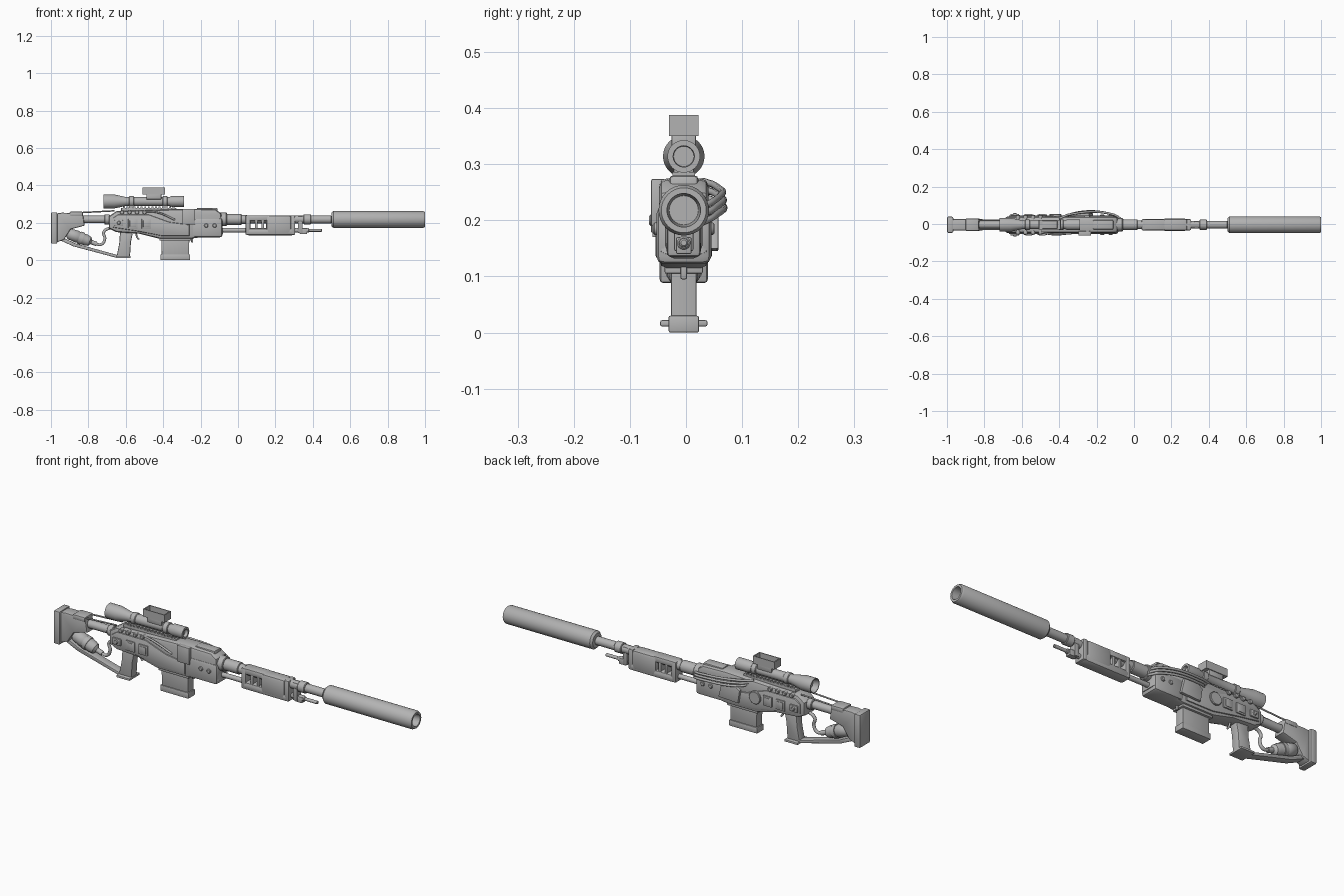
import bpy, bmesh, math
from mathutils import Vector, Matrix

if "Cube" in bpy.data.objects:
    bpy.data.objects.remove(bpy.data.objects["Cube"], do_unlink=True)

# Shared centre lines and edge softness
MID = -.004
BORE = .218
GAS = .16
SIGHT = .314
CRISP, SOFT, ROUND = .003, .007, .014
SIDES = (-1, 1)

grey = bpy.data.materials.new("plain_grey")
grey.use_nodes = True
grey.diffuse_color = (.45, .45, .45, 1)
grey.node_tree.nodes["Principled BSDF"].inputs["Base Color"].default_value = grey.diffuse_color
meshes = []


def finish(bm, name):
    bmesh.ops.recalc_face_normals(bm, faces=bm.faces)
    mesh = bpy.data.meshes.new(name)
    bm.to_mesh(mesh)
    bm.free()
    part = bpy.data.objects.new(name, mesh)
    bpy.context.collection.objects.link(part)
    mesh.materials.append(grey)
    meshes.append(part)


def soften(bm, edges, width):
    bmesh.ops.bevel(bm, geom=edges, offset=width, segments=2, profile=.5,
                    affect='EDGES', clamp_overlap=True)


def slab(name, outline, half, bevel=SOFT, y=MID):
    """Side outline in x and z, extruded across y with softened rims."""
    bm = bmesh.new()
    face = bm.faces.new([bm.verts.new((x, y - half, z)) for x, z in outline])
    extruded = bmesh.ops.extrude_face_region(bm, geom=[face])["geom"]
    moved = [item for item in extruded if isinstance(item, bmesh.types.BMVert)]
    bmesh.ops.translate(bm, vec=(0, half * 2, 0), verts=moved)
    bmesh.ops.recalc_face_normals(bm, faces=bm.faces)
    rims = [edge for edge in bm.edges
            if math.isclose(edge.verts[0].co.y, edge.verts[1].co.y, abs_tol=CRISP / 9)]
    soften(bm, rims, bevel)
    finish(bm, name)


def box(name, back, front, bottom, top, half, bevel=CRISP, y=MID):
    """Box with softened edges, or sharp ones where bevel is zero."""
    bm = bmesh.new()
    bmesh.ops.create_cube(bm, size=1)
    bmesh.ops.scale(bm, vec=(front - back, half * 2, top - bottom), verts=bm.verts)
    bmesh.ops.translate(bm, vec=((back + front) / 2, y, (bottom + top) / 2), verts=bm.verts)
    if bevel:
        soften(bm, bm.edges[:], bevel)
    finish(bm, name)


def lathe(name, profile, origin, axis=(1, 0, 0)):
    """Turned part: profile of (distance along axis, radius)."""
    bm = bmesh.new()
    verts = [bm.verts.new((along, radius, 0)) for along, radius in profile]
    edges = [bm.edges.new(pair) for pair in zip(verts, verts[1:])]
    bmesh.ops.spin(bm, geom=verts + edges, cent=(0, 0, 0), axis=(1, 0, 0),
                   angle=math.tau, steps=32)
    bmesh.ops.remove_doubles(bm, verts=bm.verts, dist=CRISP / 99)
    turn = Vector((1, 0, 0)).rotation_difference(Vector(axis)).to_matrix().to_4x4()
    bmesh.ops.transform(bm, matrix=Matrix.Translation(origin) @ turn, verts=bm.verts)
    finish(bm, name)


def rod(name, back, front, z, radius):
    """Closed cylinder along x with chamfered ends."""
    rim = radius - CRISP
    lathe(name, [(back, 0), (back, rim), (back + CRISP, radius), (front - CRISP, radius),
                 (front, rim), (front, 0)], (0, MID, z))


def stud(name, x, z, radius, side, root, tip):
    """Short cylinder standing out from one side of the body."""
    height = tip - root
    lathe(name, [(0, 0), (0, radius), (height - CRISP, radius), (height, radius - CRISP),
                 (height, 0)], (x, MID + side * root, z), (0, side, 0))


def hose(name, path, radius):
    curve = bpy.data.curves.new(name, 'CURVE')
    curve.dimensions = '3D'
    curve.bevel_depth, curve.bevel_resolution, curve.use_fill_caps = radius, 3, True
    spline = curve.splines.new('BEZIER')
    spline.bezier_points.add(len(path) - 1)
    for point, place in zip(spline.bezier_points, path):
        point.co = place
        point.handle_left_type = point.handle_right_type = 'AUTO'
    curve.materials.append(grey)
    bpy.context.collection.objects.link(bpy.data.objects.new(name, curve))


# Suppressor with hollow muzzle, and barrel
lathe("suppressor", [(.5, 0), (.5, .036), (.51, .045), (.99, .045), (1, .04),
                     (1, .03), (.93, .026), (.93, 0)], (0, MID, BORE))
rod("barrel", -.1, .5, BORE, .021)
rod("barrel_socket", -.1, -.06, BORE, .036)
rod("barrel_shroud", -.07, .02, BORE, .029)
rod("barrel_sleeve", 0, .05, BORE, .024)
rod("gas_collar", .35, .39, BORE, .027)
box("gas_block", .32, .345, .145, .235, .017)
box("gas_bridge", .33, .37, .14, .17, .014)
rod("gas_tube", -.1, .38, GAS, .012)
rod("guide_rod", .36, .45, GAS, .008)

# Handguard
box("handguard_lower", .045, .3, .132, .172, .031, ROUND)
box("handguard_front", .15, .285, .14, .24, .033, ROUND)
box("handguard_top", .05, .17, .21, .24, .029, SOFT)
for back in (.04, .28):
    box("handguard_end", back, back + .026, .135, .24, .03, SOFT)
for back in (.09, .125):
    box("handguard_rib", back, back + ROUND, .15, .225, .026)

# Receiver
slab("receiver", [(-.69, .17), (-.69, .235), (-.65, .262), (-.25, .275), (-.12, .272), (-.09, .25),
                  (-.08, .14), (-.25, .115), (-.42, .115), (-.53, .142), (-.65, .15)], .044, ROUND)
slab("receiver_side_shell", [(-.67, .175), (-.67, .225), (-.64, .245), (-.48, .245), (-.37, .205),
                             (-.26, .19), (-.26, .13), (-.41, .13), (-.54, .155)], .05)
box("front_body", -.245, -.083, .122, .225, .049, ROUND)
box("front_ridge", -.22, -.11, .24, .28, .026, SOFT)
box("side_box", -.298, -.23, .19, .274, .012, y=-.05)
slab("ejection_cover", [(-.33, .145), (-.34, .21), (-.31, .23), (-.24, .23), (-.22, .15)],
     .008, CRISP, y=.05)
for side in SIDES:
    skin = MID + side * .052
    for x in (-.562, -.49):
        for name, size, half in (("side_panel", .025, .004), ("panel_plate", .017, .006)):
            box(name, x - size, x + size, .195 - size, .195 + size, half, CRISP / 2, skin)
    box("side_catch", -.66, -.615, .182, .215, .006, y=skin)
    stud("catch_pin", -.637, .2, .01, side, .05, .062)
    for step in range(4):
        stud("top_bolt", -.62 + step * .04, .256, .011, side, .03, .053)
    for x in (-.17, -.125):
        stud("front_bolt", x, .185, .011, side, .045, .055)
stud("round_hatch", -.42, .195, .032, 1, .044, .058)

# Cables along the sides
hose("right_cable", [(-.5, -.045, .262), (-.43, -.056, .255), (-.335, -.05, .215)], .005)
for step in range(3):
    shift = step * ROUND
    hose("left_cable", [(-.4 + shift, .03, .27 - shift), (-.34, .052, .262 - shift),
                        (-.11, .05, .235 - shift), (-.06, .02, .22 - shift)], .006)

# Magazine
slab("magazine", [(-.408, .02), (-.41, .13), (-.26, .13), (-.262, .02)], .023, CRISP)
box("magazine_base", -.414, -.256, 0, .03, .027, CRISP)
box("magazine_well", -.42, -.25, .105, .125, .034, CRISP)
box("magazine_release", -.25, -.24, .095, .13, .006)

# Grip and trigger
slab("grip", [(-.63, .16), (-.56, .16), (-.572, .1), (-.578, .015), (-.65, .015), (-.635, .09)], .023)
box("grip_base", -.65, -.575, .011, .022, .042)
hose("trigger", [(-.545, MID, .145), (-.54, MID, .125), (-.53, MID, .11)], .005)

# Stock
box("butt_pad", -1, -.966, .088, .256, .043, SOFT)
slab("stock_body", [(-.97, .095), (-.97, .25), (-.94, .254), (-.83, .25), (-.82, .185),
                    (-.895, .165), (-.93, .11)], .031)
box("cheek_rest", -.9, -.83, .235, .26, .034, SOFT)
rod("stock_tube", -.84, -.68, BORE, .02)
rod("stock_collar", -.715, -.685, BORE, .027)
for side in SIDES:
    y = MID + side * .024
    hose("stock_wire", [(-.85, y, .254), (-.66, y, .264)], .004)
slab("stock_strut", [(-.945, .125), (-.87, .09), (-.65, .029), (-.6, .024), (-.6, .012),
                     (-.65, .013), (-.88, .074), (-.95, .106)], .022, CRISP)

# Gas bottle below the stock, with its strap and hose
bottle_base, bottle_axis = (-.915, MID, .146), (.8, 0, -.3)
lathe("gas_bottle", [(0, 0), (0, .016), (.014, .029), (.06, .033), (.065, .03), (.11, .03),
                     (.13, .025), (.14, .012), (.17, .012), (.17, 0)], bottle_base, bottle_axis)
lathe("bottle_strap", [(.07, .02), (.07, .034), (.09, .034), (.09, .02)], bottle_base, bottle_axis)
hose("bottle_hose", [(-.765, MID, .088), (-.73, MID, .085), (-.712, MID, .115),
                     (-.718, MID, .15), (-.67, MID, .178)], .008)

# Scope on a toothed rail
box("scope_rail", -.625, -.33, .262, .279, .02)
for step in range(15):
    back = -.615 + step * .019
    box("rail_tooth", back, back + .01, .275, .286, .02, 0)
lathe("scope", [(-.69, 0), (-.69, .024), (-.718, .033), (-.718, .037), (-.66, .037), (-.6, .024),
                (-.37, .023), (-.355, .029), (-.29, .029), (-.29, .019), (-.305, .018), (-.305, 0)],
      (0, MID, SIGHT))
for x in (-.57, -.39):
    back, front = x - ROUND, x + ROUND
    rod("scope_ring", back, front, SIGHT, .028)
    box("scope_mount", back, front, .278, .305, .018)

# Open sight box above the scope
box("sight_mount", -.49, -.41, .325, .36, .022)
box("sight_floor", -.51, -.39, .35, .356, .026, 0)
for back in (-.51, -.396):
    box("sight_end_wall", back, back + .006, .35, .388, .026, 0)
for side in SIDES:
    box("sight_side_wall", -.51, -.39, .35, .388, .002, 0, MID + side * .024)

# Smooth shading with sharp edges kept
bpy.ops.object.select_all(action='DESELECT')
for part in meshes:
    part.select_set(True)
bpy.context.view_layer.objects.active = meshes[0]
bpy.ops.object.shade_smooth_by_angle(angle=math.radians(38))
